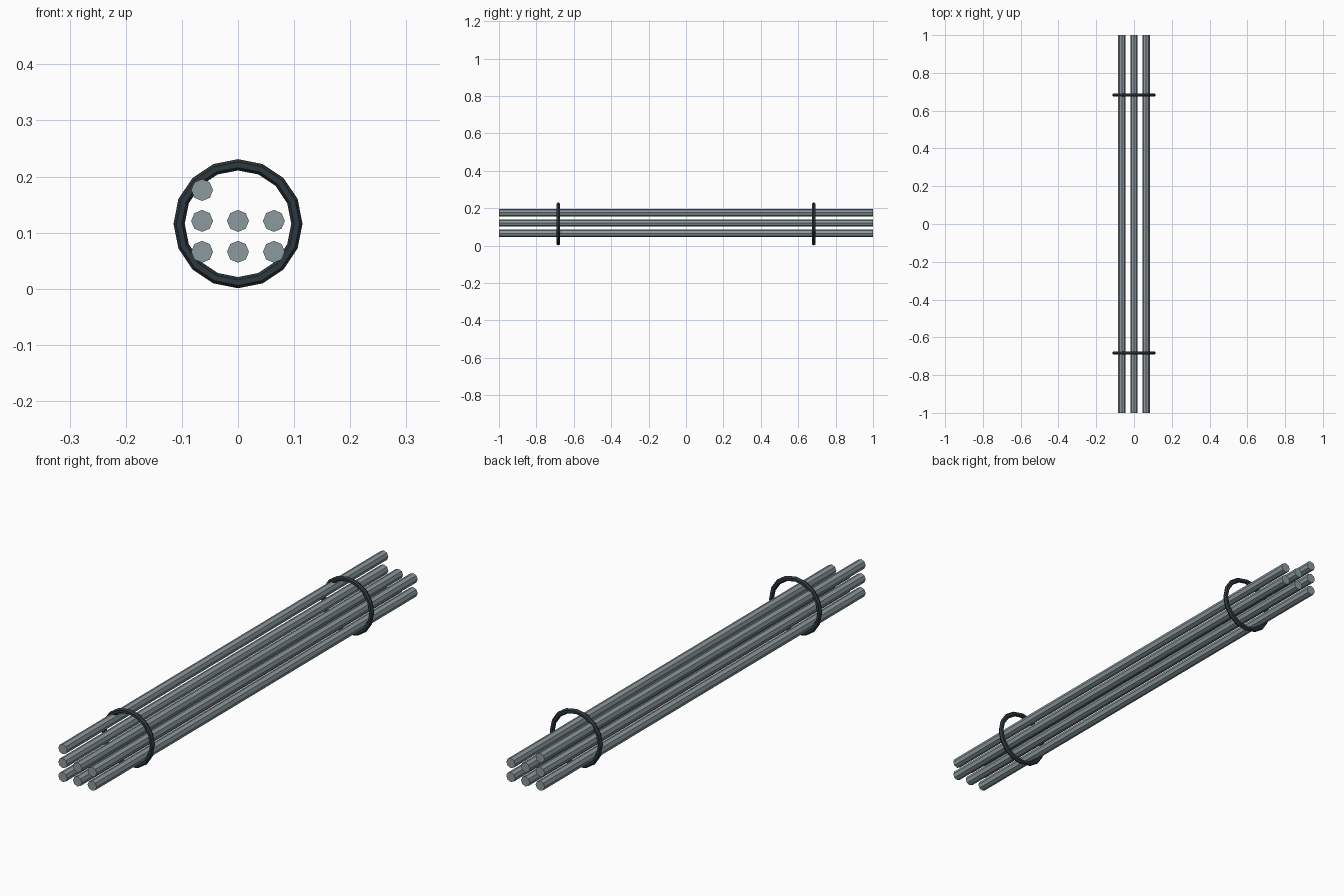
import bpy
from math import radians

cube = bpy.data.objects.get("Cube")
if cube:
    bpy.data.objects.remove(cube, do_unlink=True)


def make_material(name, rgb):
    mat = bpy.data.materials.new(name)
    mat.use_nodes = True
    color = (*rgb, 1.0)
    mat.diffuse_color = color
    mat.node_tree.nodes["Principled BSDF"].inputs["Base Color"].default_value = color
    return mat


steel = make_material("grey steel", (0.26, 0.32, 0.34))
band = make_material("dark band", (0.027, 0.040, 0.048))


def finish(name, mat):
    obj = bpy.context.object
    obj.name = name
    obj.data.materials.append(mat)
    bpy.ops.object.shade_flat()


# Rods: two full rows of three, plus a single rod on top at the right
SPACING_X, SPACING_Z, LOWEST = 0.064, 0.055, 0.066
for row, columns in enumerate([(-1, 0, 1), (-1, 0, 1), (-1,)]):
    for col in columns:
        bpy.ops.mesh.primitive_cylinder_add(
            vertices=8, radius=0.0195, depth=2.0,
            location=(col * SPACING_X, 0, LOWEST + row * SPACING_Z),
            rotation=(radians(90), 0, 0))
        finish(f"rod_row{row + 1}_{col + 2}", steel)

# Binding rings around the bundle near both ends
for name, side in (("front_ring", -1), ("back_ring", 1)):
    bpy.ops.mesh.primitive_torus_add(
        major_segments=16, minor_segments=6,
        major_radius=0.105, minor_radius=0.010,
        location=(0, side * 0.683, 0.116),
        rotation=(radians(90), 0, 0))
    finish(name, band)
